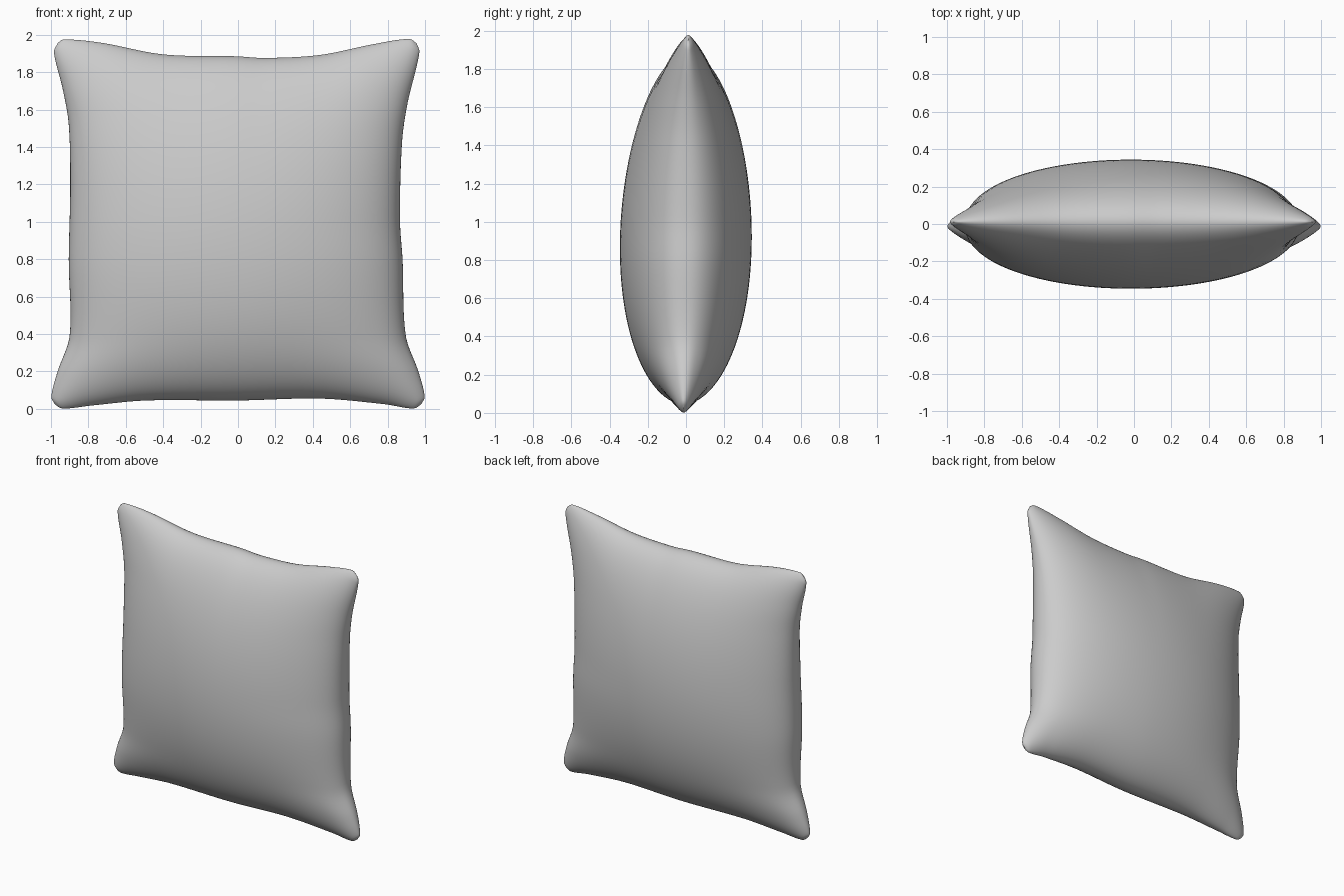
import bpy
import bmesh
import math

if "Cube" in bpy.data.objects:
    bpy.data.objects.remove(bpy.data.objects["Cube"], do_unlink=True)

N = 64          # grid cells across each face
PUFF = 0.345    # half thickness at the middle

# Outline of each edge as (position along edge, offset) points
TOP = [(-1, 1.955), (-0.97, 1.975), (-0.76, 1.958), (-0.41, 1.895), (0, 1.885),
       (0.15, 1.876), (0.46, 1.892), (0.76, 1.95), (0.96, 1.978), (1, 1.955)]
BOTTOM = [(-1, 0.025), (-0.96, 0.002), (-0.8, 0.018), (-0.5, 0.045), (0, 0.045),
          (0.45, 0.055), (0.8, 0.025), (0.96, 0.002), (1, 0.025)]
LEFT = [(-1, 0.98), (-0.96, 0.998), (-0.82, 0.965), (-0.62, 0.897), (-0.2, 0.88),
        (0.02, 0.866), (0.45, 0.877), (0.66, 0.905), (0.95, 0.97), (1, 0.955)]
RIGHT = [(-1, -0.98), (-0.96, -0.998), (-0.82, -0.965), (-0.62, -0.9), (-0.2, -0.905),
         (0.2, -0.897), (0.55, -0.905), (0.75, -0.938), (0.95, -0.984), (1, -0.965)]


def curve(points, t):
    """Smooth interpolation through the points."""
    last = len(points) - 1

    def slope(i):
        a, b = points[max(i - 1, 0)], points[min(i + 1, last)]
        return (b[1] - a[1]) / (b[0] - a[0])

    i = 0
    while i < last - 1 and t > points[i + 1][0]:
        i += 1
    (t0, p0), (t1, p1) = points[i], points[i + 1]
    w = t1 - t0
    s = (t - t0) / w
    ease = s * s * (3 - 2 * s)
    return (p0 + (p1 - p0) * ease
            + w * slope(i) * s * (1 - s) ** 2 - w * slope(i + 1) * s * s * (1 - s))


def mix(a, b, t):
    return a + (b - a) * t


def surface_point(u, v, side):
    x = mix(curve(RIGHT, v), curve(LEFT, v), (u + 1) / 2)
    z = mix(curve(BOTTOM, u), curve(TOP, u), (v + 1) / 2)
    sag = v + 0.08 * (1 - v * v)      # filling settles towards the bottom
    swell = max(1 - u * u, 0) ** 0.46 * max(1 - sag * sag, 0) ** 0.53
    return x, 0.012 * v + side * PUFF * swell, z


# Cushion: two puffed faces joined along a shared seam
steps = [math.sin(math.pi * (i / N - 0.5)) for i in range(N + 1)]
bm = bmesh.new()
seam = {}
for side in (-1, 1):
    grid = {}
    for i, u in enumerate(steps):
        for j, v in enumerate(steps):
            on_seam = i in (0, N) or j in (0, N)
            if on_seam and (i, j) in seam:
                grid[i, j] = seam[i, j]
                continue
            grid[i, j] = bm.verts.new(surface_point(u, v, side))
            if on_seam:
                seam[i, j] = grid[i, j]
    for i in range(N):
        for j in range(N):
            bm.faces.new((grid[i, j], grid[i + 1, j], grid[i + 1, j + 1], grid[i, j + 1]))
bmesh.ops.recalc_face_normals(bm, faces=bm.faces)

mesh = bpy.data.meshes.new("cushion")
bm.to_mesh(mesh)
bm.free()
cushion = bpy.data.objects.new("cushion", mesh)
bpy.context.collection.objects.link(cushion)

# Plain grey fabric
fabric = bpy.data.materials.new("grey fabric")
fabric.use_nodes = True
colour = (0.6, 0.6, 0.6, 1)
fabric.diffuse_color = colour
fabric.node_tree.nodes["Principled BSDF"].inputs["Base Color"].default_value = colour
mesh.materials.append(fabric)

bpy.context.view_layer.objects.active = cushion
cushion.select_set(True)
bpy.ops.object.shade_smooth_by_angle(angle=math.radians(50))
